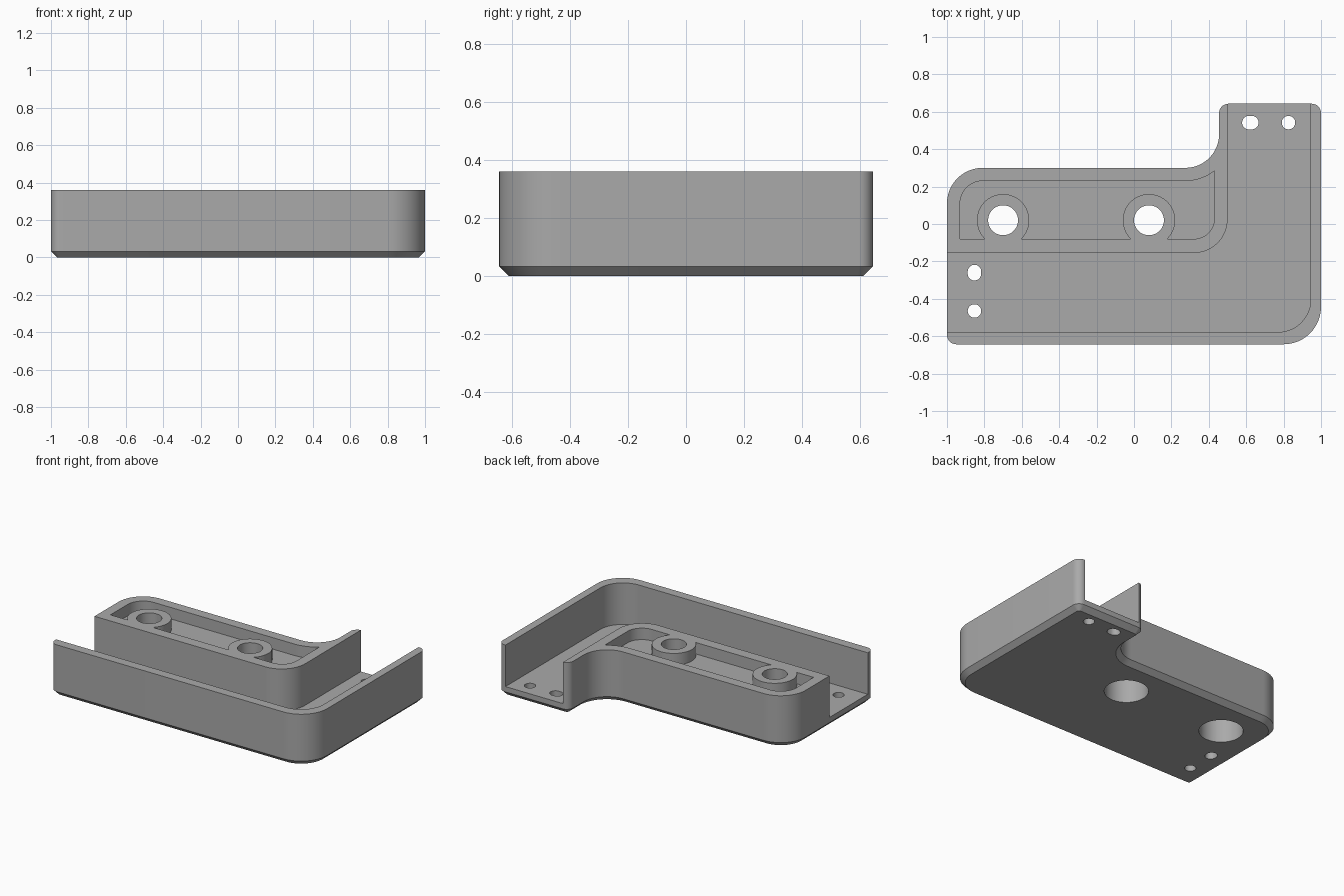
import bpy, bmesh, math
from mathutils import Vector

if "Cube" in bpy.data.objects:
    bpy.data.objects.remove(bpy.data.objects["Cube"])

HEIGHT, FLOOR, POCKET, RECESS = 0.36, 0.07, 0.28, 0.175
BOSSES = [(-0.7, 0.02), (0.08, 0.02)]

grey = bpy.data.materials.new("plain grey")
grey.use_nodes = True
grey.diffuse_color = (0.4, 0.4, 0.4, 1)
grey.node_tree.nodes["Principled BSDF"].inputs["Base Color"].default_value = grey.diffuse_color


def rounded(corners, steps=12):
    """Outline from (x, y, radius) corners, each turned into an arc."""
    points = []
    for i, (x, y, r) in enumerate(corners):
        p = Vector((x, y))
        if r == 0:
            points.append(p)
            continue
        a = (Vector(corners[i - 1][:2]) - p).normalized()
        b = (Vector(corners[(i + 1) % len(corners)][:2]) - p).normalized()
        half = a.angle(b) / 2
        centre = p + (a + b).normalized() * r / math.sin(half)
        start = p + a * r / math.tan(half) - centre
        end = p + b * r / math.tan(half) - centre
        sweep = start.angle(end)
        for k in range(steps + 1):
            t = k / steps
            points.append(centre + (start * math.sin((1 - t) * sweep)
                                    + end * math.sin(t * sweep)) / math.sin(sweep))
    return points


def slot(x, y, r, dx=0, dy=0, n=48):
    """Circle stretched into a slot by half-lengths dx and dy."""
    points = []
    for k in range(n):
        t = math.tau * (k + 0.5) / n
        c, s = math.cos(t), math.sin(t)
        points.append(Vector((x + r * c + math.copysign(dx, c), y + r * s + math.copysign(dy, s))))
    return points


def prism(name, outline, low, high, chamfer=0):
    bm = bmesh.new()
    base = bm.faces.new([bm.verts.new((p.x, p.y, low)) for p in outline])
    top = bmesh.ops.extrude_face_region(bm, geom=[base], use_keep_orig=True)
    bmesh.ops.translate(bm, vec=(0, 0, high - low),
                        verts=[v for v in top["geom"] if isinstance(v, bmesh.types.BMVert)])
    bmesh.ops.recalc_face_normals(bm, faces=bm.faces)
    if chamfer:
        edges = [e for e in bm.edges if all(abs(v.co.z - low) < 1e-5 for v in e.verts)]
        bmesh.ops.bevel(bm, geom=edges, offset=chamfer, segments=1, affect='EDGES')
    mesh = bpy.data.meshes.new(name)
    bm.to_mesh(mesh)
    bm.free()
    mesh.materials.append(grey)
    obj = bpy.data.objects.new(name, mesh)
    bpy.context.collection.objects.link(obj)
    return obj


def cut(target, cutter):
    """Subtract the cutter, then discard it."""
    mod = target.modifiers.new("cut", 'BOOLEAN')
    mod.operation, mod.solver, mod.object = 'DIFFERENCE', 'EXACT', cutter
    bpy.context.view_layer.objects.active = target
    bpy.ops.object.modifier_apply(modifier=mod.name)
    bpy.data.objects.remove(cutter)


# L-shaped body with a chamfered underside
body = prism("bracket_tray", rounded([
    (-1, -0.643, 0.05), (1, -0.643, 0.2), (1, 0.643, 0.05), (0.455, 0.643, 0.05),
    (0.455, 0.3, 0.18), (-1, 0.3, 0.19)]), 0, HEIGHT, 0.033)

# Open channel between the raised block and the outer wall
cut(body, prism("channel_cutter", rounded([
    (-1.1, -0.578, 0), (0.945, -0.578, 0.175), (0.945, 0.8, 0),
    (0.5, 0.8, 0), (0.5, -0.155, 0.18), (-1.1, -0.155, 0)]), FLOOR, 0.5))

# Shallow pocket in the block, leaving the two round bosses standing
pocket = prism("pocket_cutter", rounded([
    (-0.93, -0.08, 0), (0.43, -0.08, 0.11), (0.43, 0.284, 0),
    (0.362, 0.23, 0.25), (-0.93, 0.23, 0.12)]), POCKET, 0.5)
for x, y in BOSSES:
    cut(pocket, prism("boss_cutter", slot(x, y, 0.14), 0.1, 0.6))
cut(body, pocket)

# Boss holes with wide recesses from below
for x, y in BOSSES:
    cut(body, prism("bore_cutter", slot(x, y, 0.08), -0.1, 0.6))
    cut(body, prism("recess_cutter", slot(x, y, 0.14), -0.1, RECESS))

# Small fixing holes and slots in the floor
for x, y, dx, dy in [(-0.853, -0.26, 0, 0.006), (-0.853, -0.465, 0, 0),
                     (0.622, 0.542, 0.008, 0), (0.826, 0.542, 0, 0)]:
    cut(body, prism("hole_cutter", slot(x, y, 0.036, dx, dy), -0.1, 0.2))

# Smooth fillets, crisp edges
bpy.ops.object.select_all(action='DESELECT')
body.select_set(True)
bpy.context.view_layer.objects.active = body
bpy.ops.object.shade_smooth_by_angle(angle=math.radians(30))
